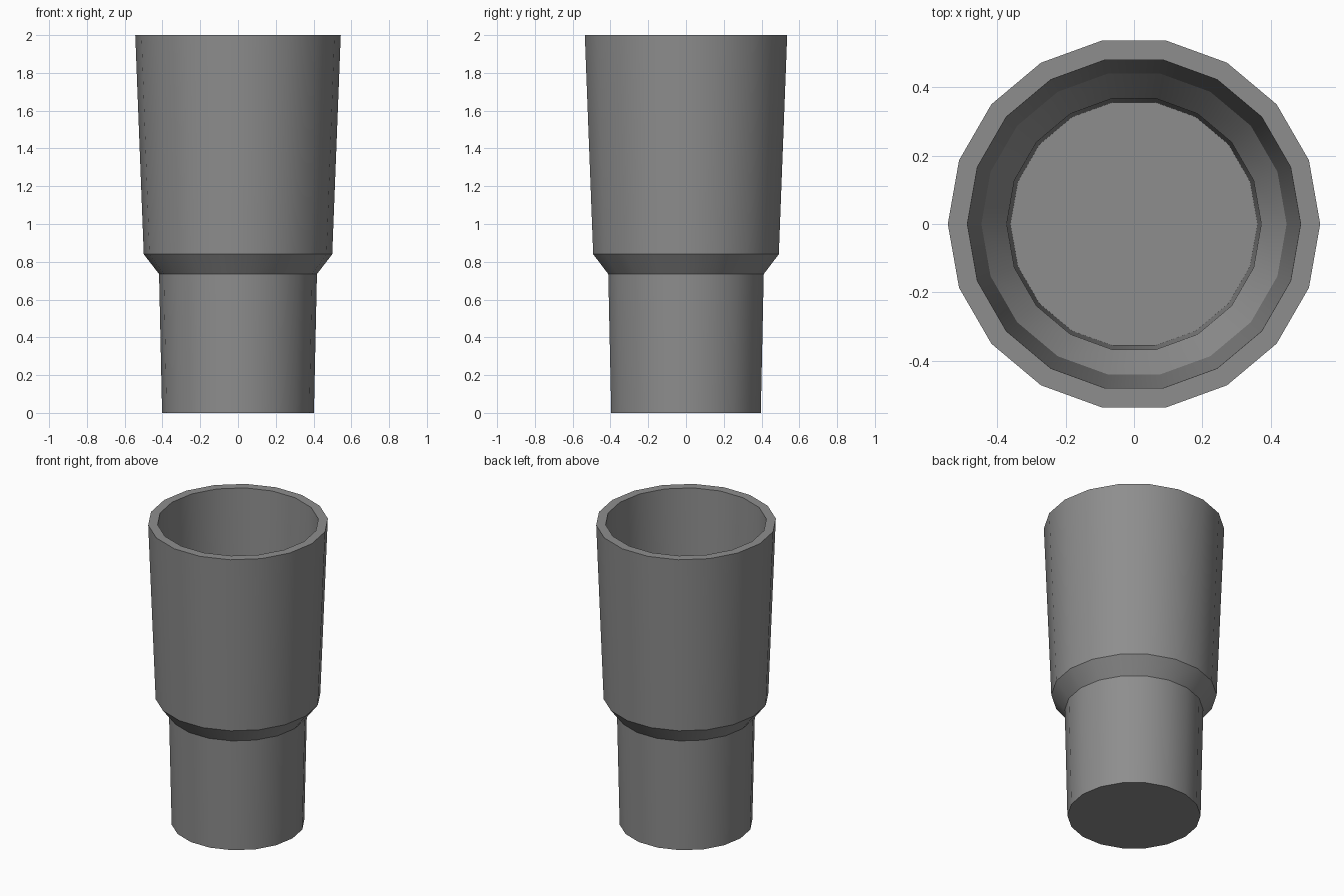
import bpy
import bmesh
import math

SIDES = 18

cube = bpy.data.objects.get("Cube")
if cube:
    bpy.data.objects.remove(cube, do_unlink=True)

# Single grey material
grey = bpy.data.materials.new("grey")
grey.use_nodes = True
colour = (0.27, 0.27, 0.27, 1)
grey.diffuse_color = colour
grey.node_tree.nodes["Principled BSDF"].inputs["Base Color"].default_value = colour

# Wall profile (radius, height): outer base, shoulder, rim, then down the inside
profile = [(0.402, 0), (0.418, 0.735), (0.499, 0.84), (0.544, 2),
           (0.487, 2), (0.446, 0.86), (0.372, 0.75), (0.361, 0.05)]


def lathe(name, points):
    """Spin a profile around z and close both ends with flat discs."""
    bm = bmesh.new()
    rings = []
    for radius, z in points:
        rings.append([bm.verts.new((radius * math.cos(math.tau * i / SIDES),
                                    radius * math.sin(math.tau * i / SIDES), z))
                      for i in range(SIDES)])
    for low, high in zip(rings, rings[1:]):
        for i in range(SIDES):
            j = (i + 1) % SIDES
            bm.faces.new((low[i], low[j], high[j], high[i]))
    bm.faces.new(rings[0][::-1])
    bm.faces.new(rings[-1])
    bmesh.ops.recalc_face_normals(bm, faces=bm.faces)
    mesh = bpy.data.meshes.new(name)
    bm.to_mesh(mesh)
    bm.free()
    obj = bpy.data.objects.new(name, mesh)
    bpy.context.collection.objects.link(obj)
    return obj


# Stepped tumbler with a thick wall and a solid floor
tumbler = lathe("tumbler", profile)
tumbler.data.materials.append(grey)
bpy.ops.object.select_all(action="DESELECT")
tumbler.select_set(True)
bpy.context.view_layer.objects.active = tumbler
bpy.ops.object.shade_smooth_by_angle(angle=math.radians(30))
